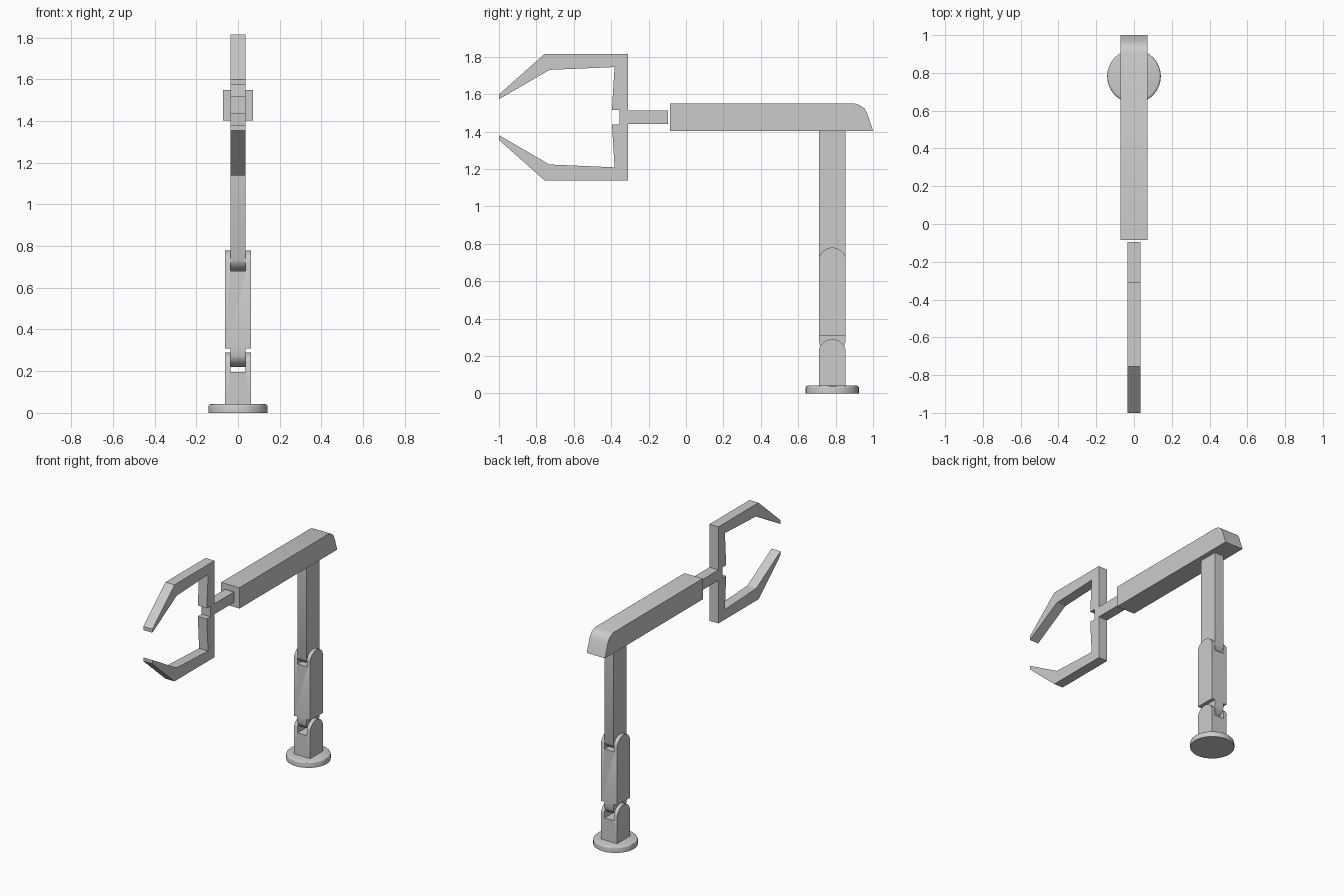
import bpy, bmesh, math

if "Cube" in bpy.data.objects:
    bpy.data.objects.remove(bpy.data.objects["Cube"])

grey = bpy.data.materials.new("light grey")
grey.diffuse_color = (0.6, 0.6, 0.6, 1)
grey.use_nodes = True
grey.node_tree.nodes["Principled BSDF"].inputs["Base Color"].default_value = grey.diffuse_color

POST_Y = 0.782   # axis of the upright
HALF = 0.07      # half depth of the upright links
WIDE, THIN = 0.062, 0.035   # half widths of links and tenons


def extrude(name, profile, half_width):
    """Extrude a (y, z) outline symmetrically along x."""
    bm = bmesh.new()
    face = bm.faces.new([bm.verts.new((-half_width, y, z)) for y, z in profile])
    out = bmesh.ops.extrude_face_region(bm, geom=[face])
    verts = [v for v in out["geom"] if isinstance(v, bmesh.types.BMVert)]
    bmesh.ops.translate(bm, verts=verts, vec=(2 * half_width, 0, 0))
    bmesh.ops.recalc_face_normals(bm, faces=bm.faces)
    mesh = bpy.data.meshes.new(name)
    bm.to_mesh(mesh)
    bm.free()
    mesh.materials.append(grey)
    obj = bpy.data.objects.new(name, mesh)
    bpy.context.collection.objects.link(obj)
    return obj


def activate(obj):
    bpy.ops.object.select_all(action='DESELECT')
    obj.select_set(True)
    bpy.context.view_layer.objects.active = obj


def smooth(obj):
    activate(obj)
    bpy.ops.object.shade_smooth_by_angle(angle=math.radians(30))


def arched(flat_z, tip_z, rise=0.05, steps=16):
    """Link outline with one flat end and one arched end (up or down)."""
    sign = 1 if tip_z > flat_z else -1
    r = (HALF ** 2 + rise ** 2) / (2 * rise)
    a = math.asin(HALF / r)
    pts = [(POST_Y - HALF, flat_z), (POST_Y + HALF, flat_z)]
    for i in range(steps + 1):
        t = a - 2 * a * i / steps
        pts.append((POST_Y + r * math.sin(t), tip_z - sign * r * (1 - math.cos(t))))
    return pts


def fork(name, z0, z1, floor):
    """Arched link with a slot cut into its top."""
    obj = extrude(name, arched(z0, z1), WIDE)
    y0, y1 = POST_Y - 0.2, POST_Y + 0.2
    cutter = extrude(name + "_cutter", [(y0, floor), (y1, floor), (y1, z1 + 0.1), (y0, z1 + 0.1)], THIN + 0.001)
    cutter.hide_render = True
    mod = obj.modifiers.new("slot", 'BOOLEAN')
    mod.object = cutter
    mod.operation = 'DIFFERENCE'
    mod.solver = 'EXACT'
    activate(obj)
    bpy.ops.object.modifier_apply(modifier=mod.name)
    bpy.data.objects.remove(cutter)
    smooth(obj)


# Round foot with a softened top rim
bpy.ops.mesh.primitive_cylinder_add(vertices=48, radius=0.142, depth=0.042, location=(0, POST_Y, 0.021))
foot = bpy.context.object
foot.name = "foot_disc"
foot.data.materials.append(grey)
bm = bmesh.new()
bm.from_mesh(foot.data)
rim = [e for e in bm.edges if all(v.co.z > 0 for v in e.verts)]
bmesh.ops.bevel(bm, geom=rim, offset=0.012, segments=3, profile=0.5, affect='EDGES')
bm.to_mesh(foot.data)
bm.free()
smooth(foot)

# Upright: two forked links, each holding the tenon of the next
fork("lower_fork", 0.04, 0.29, 0.197)
fork("middle_link", 0.31, 0.78, 0.68)
smooth(extrude("middle_link_tenon", arched(0.31, 0.22), THIN))
smooth(extrude("upper_post", arched(1.405, 0.68), THIN))

# Horizontal beam with a rounded back end
smooth(extrude("beam", [(-0.085, 1.403), (-0.085, 1.549), (0.905, 1.549), (0.93, 1.541),
                        (0.953, 1.525), (0.968, 1.5), (1.0, 1.403)], 0.071))

# Rod and gripper, mirrored about the rod axis
MID = 1.477
rod_h = 0.037
extrude("rod", [(-0.31, MID - rod_h), (-0.095, MID - rod_h),
                (-0.095, MID + rod_h), (-0.31, MID + rod_h)], THIN)
jaw = [(-0.31, 0.339), (-0.755, 0.339), (-1.0, 0.122), (-1.0, 0.096), (-0.73, 0.253),
       (-0.382, 0.268), (-0.396, 0.038), (-0.355, 0.038)]
upper = [(y, MID + d) for y, d in jaw]
lower = [(y, MID - d) for y, d in reversed(jaw)]
extrude("gripper", upper + lower, THIN)
